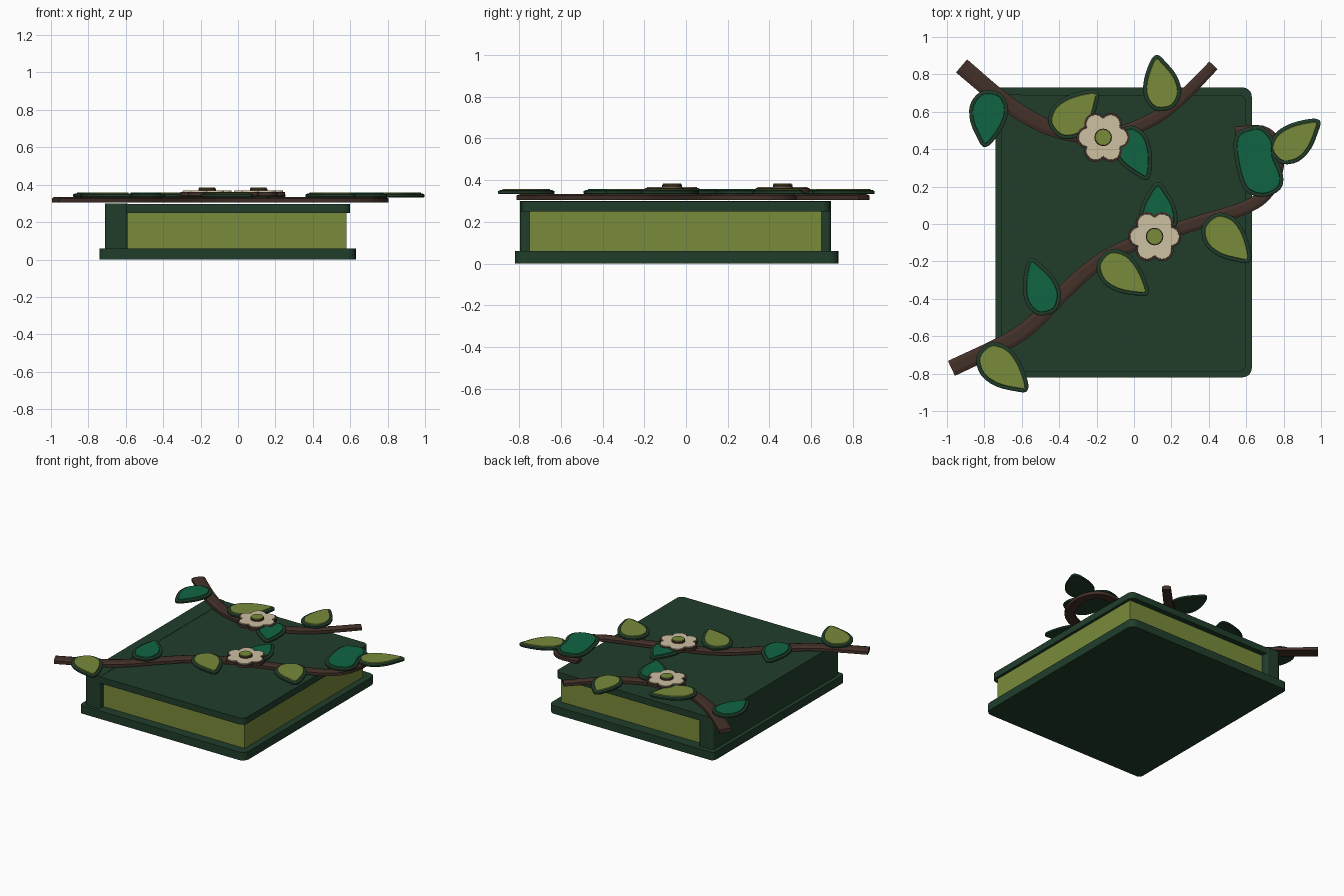
import bpy, bmesh, math
from mathutils import Vector

if "Cube" in bpy.data.objects:
    bpy.data.objects.remove(bpy.data.objects["Cube"])


def material(name, rgb):
    m = bpy.data.materials.new(name)
    m.diffuse_color = (*rgb, 1)
    m.use_nodes = True
    m.node_tree.nodes["Principled BSDF"].inputs["Base Color"].default_value = m.diffuse_color
    return m


GREEN = material("dark_green", (0.015, 0.048, 0.024))
OLIVE = material("olive", (0.190, 0.255, 0.043))
TEAL = material("teal_green", (0.005, 0.130, 0.055))
BROWN = material("bark_brown", (0.056, 0.030, 0.022))
CREAM = material("cream", (0.610, 0.530, 0.360))


def finish(name, bm, mats):
    bmesh.ops.recalc_face_normals(bm, faces=bm.faces[:])
    me = bpy.data.meshes.new(name)
    bm.to_mesh(me)
    bm.free()
    for m in mats:
        me.materials.append(m)
    ob = bpy.data.objects.new(name, me)
    bpy.context.collection.objects.link(ob)
    return ob


def loft(name, rings, mats, accent_from=None):
    """Skin closed rings of points and cap both ends; later bands use material 1."""
    bm = bmesh.new()
    loops = [[bm.verts.new(p) for p in ring] for ring in rings]
    n = len(loops[0])
    bm.faces.new(loops[0])
    for k, (a, b) in enumerate(zip(loops, loops[1:])):
        for i in range(n):
            f = bm.faces.new((a[i], a[(i + 1) % n], b[(i + 1) % n], b[i]))
            f.material_index = int(accent_from is not None and k >= accent_from)
    f = bm.faces.new(loops[-1])
    f.material_index = int(accent_from is not None)
    return finish(name, bm, mats)


def layered(name, outline, steps, mats, accent_from=None):
    """Stack copies of an outline, moved inwards by each step's inset at its height."""
    n = len(outline)
    area = sum(outline[i - 1].cross(outline[i]) for i in range(n))
    side = 1 if area > 0 else -1
    rings = []
    for inset, z in steps:
        ring = []
        for i, p in enumerate(outline):
            d = (outline[(i + 1) % n] - outline[i - 1]).normalized()
            q = p + Vector((-d.y, d.x)) * inset * side
            ring.append((q.x, q.y, z))
        rings.append(ring)
    return loft(name, rings, mats, accent_from)


def spline(pts, steps, closed=False):
    pts = [Vector(p) for p in pts]
    n = len(pts)
    if not closed:
        pts = [2 * pts[0] - pts[1]] + pts + [2 * pts[-1] - pts[-2]]
    out = []
    for i in range(n if closed else n - 1):
        a, b, c, d = [pts[(i + k - 1) % n] if closed else pts[i + k] for k in range(4)]
        for s in range(steps):
            t = s / steps
            out.append(0.5 * (2 * b + (c - a) * t + (2 * a - 5 * b + 4 * c - d) * t * t
                              + (3 * b - a - 3 * c + d) * t ** 3))
    if not closed:
        out.append(pts[-2])
    return out


def plate(name, x0, x1, y0, y1, z0, z1, mat, left=0.0, right=0.0):
    """Flat slab with rounded corners, one radius for each side."""
    outline = []
    for cx, cy, sx, sy, r, a0 in ((x1, y1, -1, -1, right, 0), (x0, y1, 1, -1, left, 90),
                                  (x0, y0, 1, 1, left, 180), (x1, y0, -1, 1, right, 270)):
        for k in range(6 if r else 1):
            a = math.radians(a0 + k * 18)
            outline.append((cx + sx * r + r * math.cos(a), cy + sy * r + r * math.sin(a)))
    return loft(name, [[(x, y, z) for x, y in outline] for z in (z0, z1)], [mat])


# Book body
plate("back_cover", -0.74, 0.63, -0.82, 0.73, 0.0, 0.06, GREEN, 0.03, 0.05)
plate("pages", -0.60, 0.58, -0.75, 0.65, 0.06, 0.25, OLIVE)
plate("spine", -0.71, -0.59, -0.795, 0.695, 0.06, 0.30, GREEN, 0.02, 0.02)
plate("front_cover", -0.60, 0.60, -0.79, 0.69, 0.25, 0.298, GREEN, 0.0, 0.04)


# Branches: flat bark strips that taper along the path
BARK = ((-.5, 0), (-.5, .75), (-.25, 1), (.25, 1), (.5, .75), (.5, 0))


def branch(name, pts, w0, w1):
    path = spline(pts, 4)
    rings = []
    for i, p in enumerate(path):
        d = (path[min(i + 1, len(path) - 1)] - path[max(i - 1, 0)]).normalized()
        side = Vector((d.y, -d.x))
        w = w0 + (w1 - w0) * i / (len(path) - 1)
        rings.append([(*(p + side * s * w), 0.305 + 0.029 * h) for s, h in BARK])
    loft(name, rings, [BROWN])


branch("upper_branch", [(-.922, .845), (-.70, .66), (-.50, .535), (-.30, .475), (-.10, .48),
                        (.10, .56), (.25, .67), (.425, .848)], 0.092, 0.060)
branch("lower_branch", [(-.976, -.772), (-.70, -.64), (-.55, -.54), (-.40, -.39), (-.25, -.25),
                        (-.10, -.15), (.10, -.07), (.35, .01), (.60, .09), (.72, .18),
                        (.77, .32), (.755, .43), (.685, .495), (.54, .49)], 0.088, 0.060)

# Leaves: dark rim with a coloured raised face
LEAF = [(0, 0), (.06, .30), (.3, .48), (.6, .42), (.9, .2), (1, .06),
        (1, -.06), (.88, -.2), (.6, -.44), (.3, -.5), (.06, -.3)]
BROAD = [(0, 0), (.04, .3), (.25, .5), (.47, .45), (.75, .53), (.94, .4),
         (1, 0), (.9, -.36), (.7, -.5), (.3, -.5), (.06, -.36)]


def leaf(name, base, tip, width, mat, shape=LEAF):
    b, t = Vector(base), Vector(tip)
    axis = t - b
    side = Vector((-axis.y, axis.x)).normalized()
    outline = [b + axis * p.x + side * p.y * width for p in spline(shape, 3, True)]
    layered(name, outline, [(0.003, 0.333), (0, 0.337), (0, 0.348), (0.008, 0.352),
                            (0.019, 0.352), (0.021, 0.358)], [GREEN, mat], 4)


leaves = [((-.76, .715), (-.80, .415), .21, TEAL), ((-.43, .49), (-.195, .705), .22, OLIVE),
          ((.165, .605), (.12, .90), .205, OLIVE), ((-.06, .515), (.07, .24), .20, TEAL),
          ((.745, .355), (.99, .55), .20, OLIVE), ((.125, -.08), (.13, .22), .21, TEAL),
          ((.395, .03), (.615, -.20), .22, OLIVE), ((-.175, -.17), (.07, -.375), .21, OLIVE),
          ((-.46, -.485), (-.55, -.185), .20, TEAL), ((-.815, -.665), (-.575, -.89), .215, OLIVE)]
for i, args in enumerate(leaves):
    leaf(f"leaf_{i + 1}", *args)
leaf("broad_leaf", (.62, .52), (.70, .145), .225, TEAL, BROAD)

# Flowers: brown rim, cream petals, olive centre
for i, (cx, cy) in enumerate([(-.165, .463), (.11, -.067)]):
    c = Vector((cx, cy))
    petals, disc = [], []
    for k in range(72):
        a = math.tau * k / 72
        r = 0.112 + 0.030 * abs(math.cos(3 * a)) ** 0.7
        petals.append(c + Vector((math.cos(a), math.sin(a))) * r)
    for k in range(16):
        a = math.tau * k / 16
        disc.append(c + Vector((math.cos(a), math.sin(a))) * 0.047)
    layered(f"flower_{i + 1}", petals, [(0, 0.340), (0, 0.361), (0.011, 0.362), (0.012, 0.368)],
            [BROWN, CREAM], 2)
    layered(f"flower_centre_{i + 1}", disc, [(0, 0.366), (0, 0.378), (0.004, 0.380), (0.005, 0.385)],
            [BROWN, OLIVE], 2)
